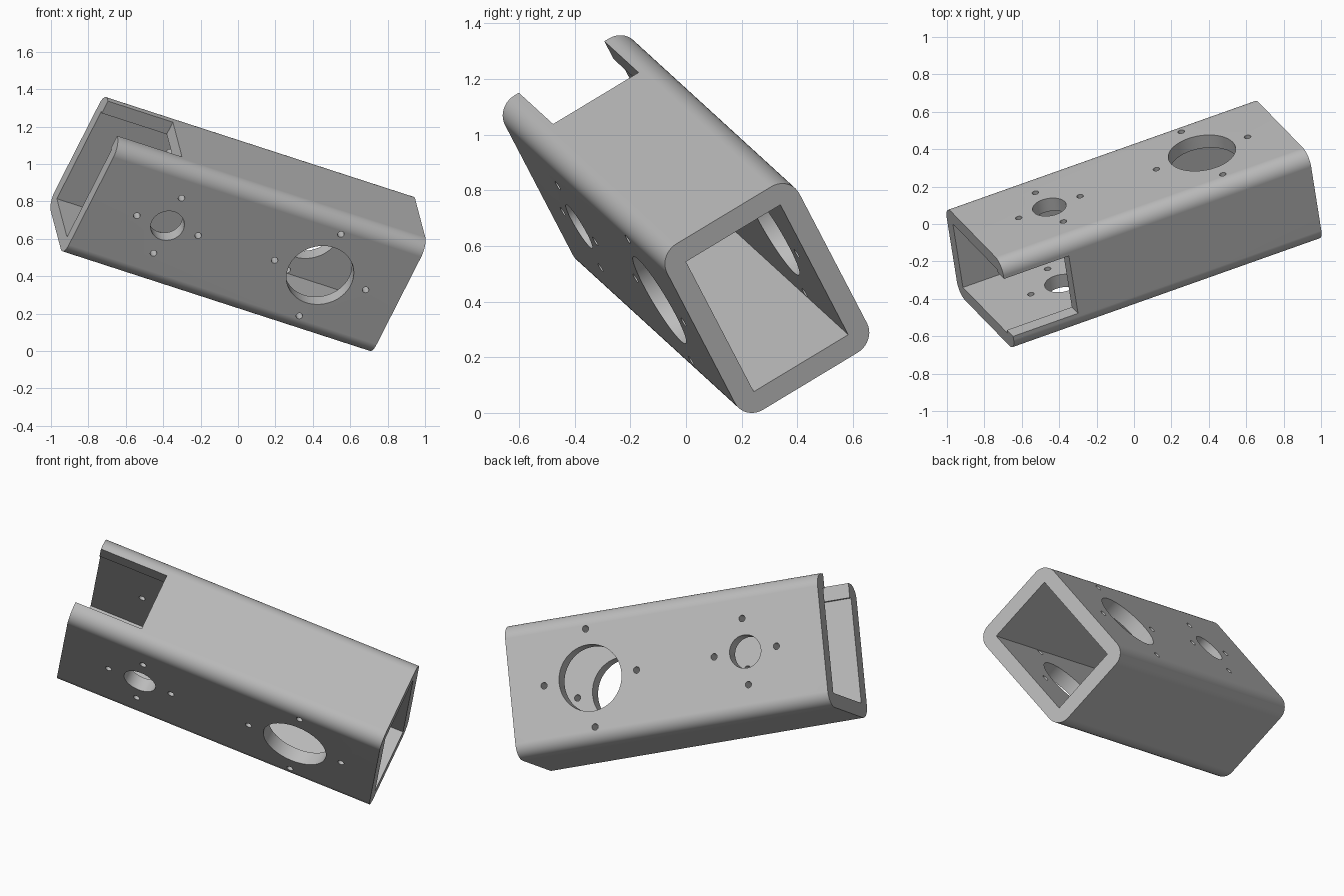
import bpy, bmesh, math
from mathutils import Vector, Matrix

if "Cube" in bpy.data.objects:
    bpy.data.objects.remove(bpy.data.objects["Cube"], do_unlink=True)

# Tube dimensions: length, width across the drilled walls, height, wall
LENGTH, WIDTH, HEIGHT, WALL = 1.825, 0.56, 0.738, 0.08
NOTCH_LENGTH, NOTCH_WIDTH = 0.385, 0.362
SCREW_RADIUS = 0.018

grey = bpy.data.materials.new("plain grey")
grey.use_nodes = True
grey.diffuse_color = (0.5, 0.5, 0.5, 1)
grey.node_tree.nodes["Principled BSDF"].inputs["Base Color"].default_value = (0.5, 0.5, 0.5, 1)


def add_object(name, bm):
    mesh = bpy.data.meshes.new(name)
    bm.to_mesh(mesh)
    bm.free()
    mesh.materials.append(grey)
    obj = bpy.data.objects.new(name, mesh)
    bpy.context.collection.objects.link(obj)
    return obj


def box(name, size, centre=(0, 0, 0), radius=0):
    bm = bmesh.new()
    bmesh.ops.create_cube(bm, size=1, matrix=Matrix.Translation(centre) @ Matrix.Diagonal((*size, 1)))
    if radius:  # round only the lengthwise edges
        edges = [e for e in bm.edges if abs(e.verts[0].co.x - e.verts[1].co.x) > 0.1]
        bmesh.ops.bevel(bm, geom=edges, offset=radius, segments=10, profile=0.5, affect='EDGES')
    return add_object(name, bm)


def cross_drill(name, x, z, radius, sides):
    bm = bmesh.new()
    place = Matrix.Translation((x, 0, z)) @ Matrix.Rotation(math.pi / 2, 4, 'X')
    bmesh.ops.create_cone(bm, cap_ends=True, segments=sides, radius1=radius,
                          radius2=radius, depth=WIDTH * 1.5, matrix=place)
    return add_object(name, bm)


# Rounded outer body, then the bore and the end notch in the upper wall
tube = box("notched_tube", (LENGTH, WIDTH, HEIGHT), radius=WALL)
cutters = [
    box("bore", (LENGTH * 1.2, WIDTH - 2 * WALL, HEIGHT - 2 * WALL)),
    box("notch", (NOTCH_LENGTH * 2, NOTCH_WIDTH, HEIGHT / 2), (-LENGTH / 2, 0, HEIGHT / 2)),
]

# Each main hole passes through both walls, ringed by four screw holes
for x, radius, ring in ((0.445, 0.182, 0.27), (-0.46, 0.091, 0.182)):
    cutters.append(cross_drill("main_hole", x, 0, radius, 64))
    for dx, dz in ((1, 0), (-1, 0), (0, 1), (0, -1)):
        cutters.append(cross_drill("screw_hole", x + dx * ring, dz * ring, SCREW_RADIUS, 20))

bpy.ops.object.select_all(action='DESELECT')
bpy.context.view_layer.objects.active = tube
tube.select_set(True)
for cutter in cutters:
    cutter.hide_render = True
    cut = tube.modifiers.new(cutter.name, 'BOOLEAN')
    cut.operation = 'DIFFERENCE'
    cut.solver = 'EXACT'
    cut.object = cutter
    bpy.ops.object.modifier_apply(modifier=cut.name)
    bpy.data.objects.remove(cutter, do_unlink=True)

# Smooth corners with crisp edges
bpy.ops.object.shade_smooth_by_angle(angle=math.radians(30))
weighted = tube.modifiers.new("flat_walls", 'WEIGHTED_NORMAL')
weighted.keep_sharp = True

# Tilt the tube into its resting pose
along = Vector((1.645, 0.583, -0.533)).normalized()
across = Vector((-0.135, 0.849, 0.512))
across = (across - along * across.dot(along)).normalized()
up = along.cross(across)
pose = Matrix((along, across, up)).transposed().to_4x4()
tube.data.transform(pose)
lowest = min(v.co.z for v in tube.data.vertices)
tube.data.transform(Matrix.Translation((0, 0, -lowest)))
